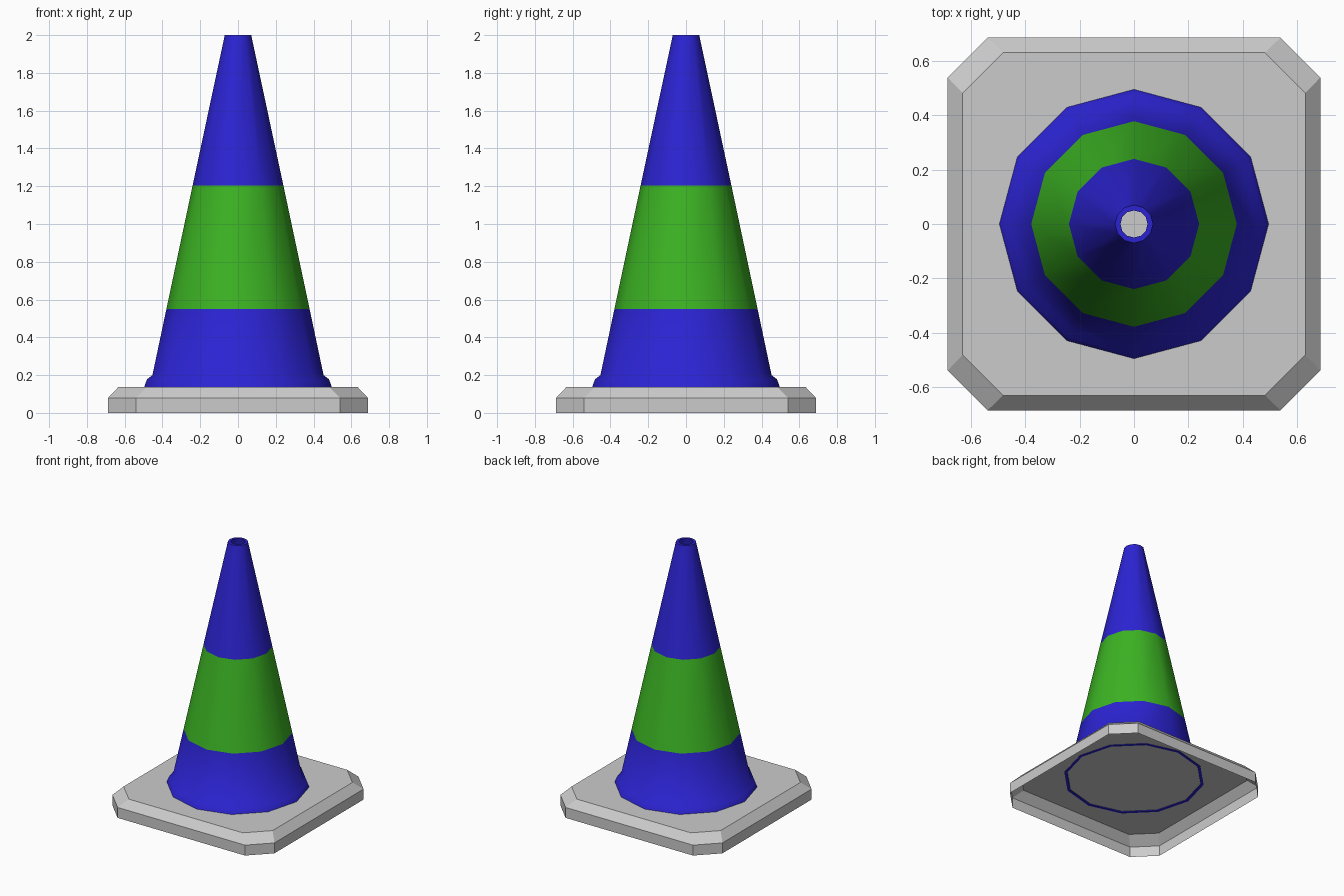
import bpy, bmesh
from math import cos, sin, pi, radians

if "Cube" in bpy.data.objects:
    bpy.data.objects.remove(bpy.data.objects["Cube"])


def material(name, color):
    mat = bpy.data.materials.new(name)
    mat.diffuse_color = color
    mat.use_nodes = True
    mat.node_tree.nodes["Principled BSDF"].inputs["Base Color"].default_value = mat.diffuse_color
    return mat


def finish(name, bm):
    bmesh.ops.recalc_face_normals(bm, faces=bm.faces)
    mesh = bpy.data.meshes.new(name)
    bm.to_mesh(mesh)
    bm.free()
    obj = bpy.data.objects.new(name, mesh)
    bpy.context.collection.objects.link(obj)
    return obj


def bridge(bm, a, b, mat=0):
    for i in range(len(a)):
        j = (i + 1) % len(a)
        bm.faces.new((a[i], a[j], b[j], b[i])).material_index = mat


# Base: open-bottomed tray, square with clipped corners and a sloped top edge
def octagon(bm, half, flat, z):
    pts = [(half, -flat), (half, flat), (flat, half), (-flat, half),
           (-half, flat), (-half, -flat), (-flat, -half), (flat, -half)]
    return [bm.verts.new((x, y, z)) for x, y in pts]


bm = bmesh.new()
rings = [octagon(bm, *r) for r in
         ((0.687, 0.54, 0), (0.687, 0.54, 0.08), (0.632, 0.483, 0.138))]
for lower, upper in zip(rings, rings[1:]):
    bridge(bm, lower, upper)
bm.faces.new(rings[-1])
finish("base", bm)

# Cone: hollow 12-sided lathe of a closed wall profile (radius, height, material)
SIDES = 12
profile = [(0.498, 0.133, 0), (0.482, 0.178, 0), (0.453, 0.20, 0),
           (0.379, 0.55, 1), (0.24, 1.205, 0), (0.07, 2.0, 0),
           (0.05, 2.0, 0), (0.22, 1.20, 1), (0.359, 0.545, 0),
           (0.434, 0.19, 0), (0.465, 0.165, 0), (0.478, 0.133, 0)]
bm = bmesh.new()
rings = [[bm.verts.new((r * cos(2 * pi * i / SIDES), r * sin(2 * pi * i / SIDES), z))
          for i in range(SIDES)] for r, z, _ in profile]
for k, (_, _, mat) in enumerate(profile):
    bridge(bm, rings[k], rings[(k + 1) % len(rings)], mat)
cone = finish("cone", bm)
cone.data.materials.append(material("blue", (0.025, 0.017, 0.65, 1)))
cone.data.materials.append(material("green_band", (0.045, 0.45, 0.017, 1)))

# Smooth around the cone, crisp at the rims
bpy.context.view_layer.objects.active = cone
cone.select_set(True)
bpy.ops.object.shade_smooth_by_angle(angle=radians(45))
